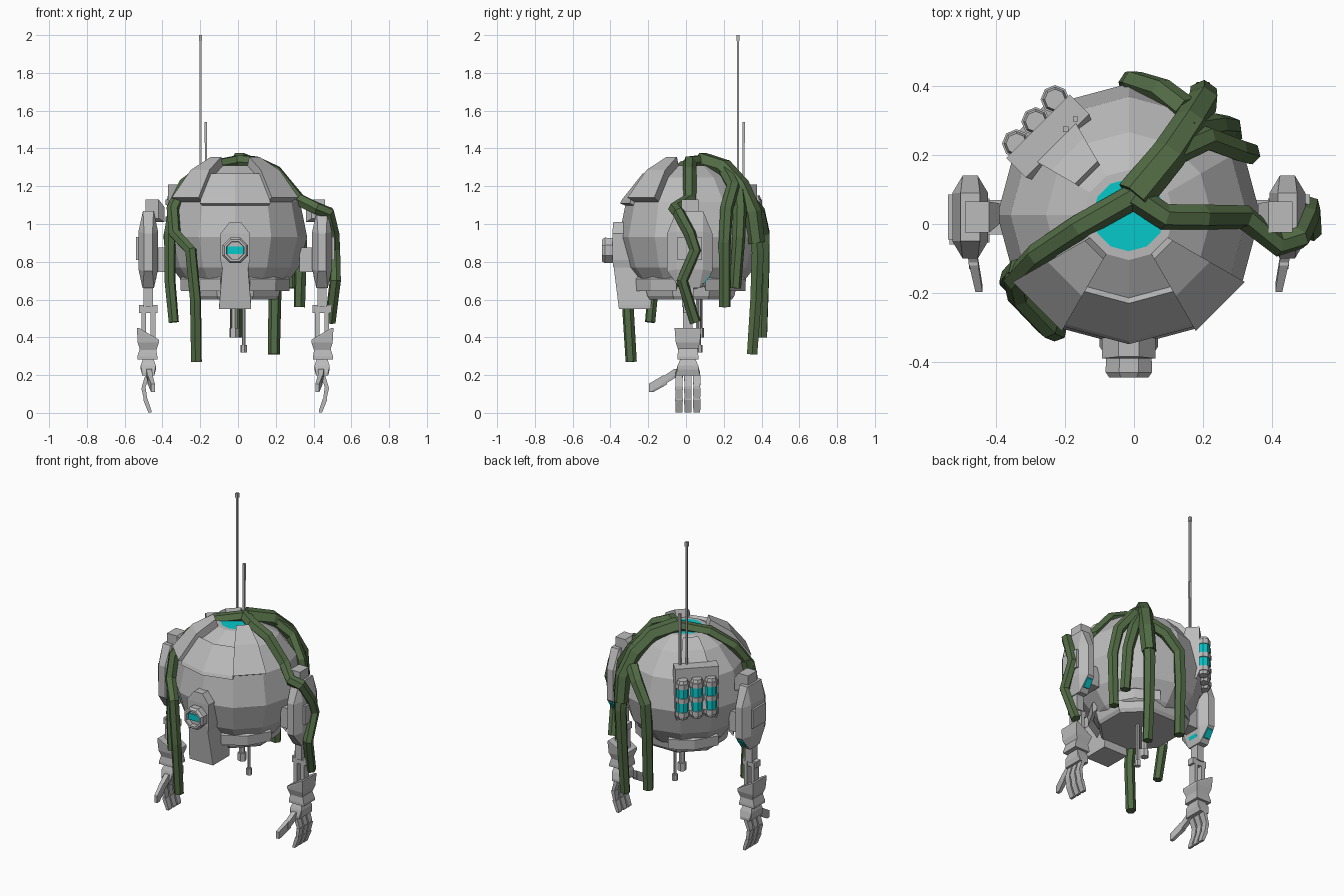
import bpy, bmesh, math
from mathutils import Vector

if "Cube" in bpy.data.objects:
    bpy.data.objects.remove(bpy.data.objects["Cube"])


def material(name, *rgb):
    m = bpy.data.materials.new(name)
    m.use_nodes = True
    m.diffuse_color = (*rgb, 1)
    m.node_tree.nodes["Principled BSDF"].inputs["Base Color"].default_value = (*rgb, 1)
    return m


GREY = material("grey metal", .5, .5, .5)
CYAN = material("cyan glow", .002, .58, .6)
GREEN = material("vine green", .085, .15, .06)
CORE = Vector((-.015, .026, .95))          # centre of the round body
CX, CY, CZ = CORE
RADIUS = .382


def finish(bm, name, mats):
    bmesh.ops.recalc_face_normals(bm, faces=bm.faces[:])
    mesh = bpy.data.meshes.new(name)
    bm.to_mesh(mesh)
    bm.free()
    for mat in mats:
        mesh.materials.append(mat)
    ob = bpy.data.objects.new(name, mesh)
    bpy.context.collection.objects.link(ob)
    return ob


def hulls(name, parts, mat=GREY):
    """Each part is the convex hull of boxes given as (centre, half size)."""
    bm = bmesh.new()
    signs = (-1, 1)
    for part in parts:
        verts = [bm.verts.new(Vector(centre) + Vector((a * hx, b * hy, c * hz)))
                 for centre, (hx, hy, hz) in part
                 for a in signs for b in signs for c in signs]
        res = bmesh.ops.convex_hull(bm, input=verts)
        junk = {v for v in res["geom_interior"] + res["geom_unused"]
                if isinstance(v, bmesh.types.BMVert)}
        bmesh.ops.delete(bm, geom=list(junk), context="VERTS")
    bmesh.ops.dissolve_limit(bm, angle_limit=.02, verts=bm.verts[:], edges=bm.edges[:])
    return finish(bm, name, [mat])


def lathe(name, rows, sides, x=CX, y=CY, glow=None, turn=0):
    """Revolve (radius, z) rows; glow(face) picks the glowing faces."""
    bm = bmesh.new()
    angles = [turn + math.tau * i / sides for i in range(sides)]
    rings = [[bm.verts.new((x + r * math.cos(a), y + r * math.sin(a), z)) for a in angles]
             for r, z in rows]
    for low, high in zip(rings, rings[1:]):
        for i in range(sides):
            bm.faces.new((low[i - 1], low[i], high[i], high[i - 1]))
    bm.faces.new(rings[0])
    bm.faces.new(rings[-1])
    for f in bm.faces:
        f.material_index = int(bool(glow and glow(f)))
    return finish(bm, name, (GREY, CYAN) if glow else (GREY,))


def plate(name, start, steps, rows, thick):
    """Raised armour over the body, from a start angle in steps of a twelfth turn."""
    bm = bmesh.new()
    angles = [math.radians(start + 30 * i) for i in range(steps + 1)]
    grid = [[bm.verts.new((CX + r * math.cos(a), CY + r * math.sin(a), z)) for a in angles]
            for r, z in rows]
    for low, high in zip(grid, grid[1:]):
        for i in range(steps):
            bm.faces.new((low[i], low[i + 1], high[i + 1], high[i]))
    out = bmesh.ops.extrude_face_region(bm, geom=bm.faces[:])["geom"]
    for v in out:
        if isinstance(v, bmesh.types.BMVert):
            v.co += (v.co - CORE).normalized() * thick
    return finish(bm, name, [GREY])


def vine(name, pts, radius=.034):
    curve = bpy.data.curves.new(name, "CURVE")
    curve.dimensions = "3D"
    curve.bevel_depth, curve.bevel_resolution, curve.use_fill_caps = radius, 1, True
    spline = curve.splines.new("POLY")
    spline.points.add(len(pts) - 1)
    spline.use_smooth = False
    for i, (point, place) in enumerate(zip(spline.points, pts)):
        point.co = (*place, 1)
        point.radius = 1.15 - .3 * i / len(pts)
    curve.materials.append(GREEN)
    ob = bpy.data.objects.new(name, curve)
    bpy.context.collection.objects.link(ob)
    bpy.ops.object.select_all(action="DESELECT")
    ob.select_set(True)
    bpy.context.view_layer.objects.active = ob
    bpy.ops.object.convert(target="MESH")


def ball(*degrees):
    """Rows of the round body at the given elevations."""
    return [(RADIUS * math.cos(math.radians(d)), CZ + RADIUS * math.sin(math.radians(d)))
            for d in degrees]


# Round body with a glowing hatch on top
dome = ball(70, 51, 26)
lathe("body", [(.105, 1.31)] + dome + ball(-3, -28, -47, -54), 12,
      glow=lambda f: f.calc_center_median().z > 1.305 and len(f.verts) > 4)
lathe("belly_plate", [(.262, .68), (.25, .62), (.235, .6)], 8, turn=math.pi / 8)
for k in range(4):
    plate("belly_segment", 90 * k - 75, 2, [(.27, .735), (.27, .675)], .04)

# Raised armour
for start in (-60, -150):
    plate("horn_plate", start, 1, dome, .05)
plate("brow_plate", -120, 2, ball(51, 26, 23), .025)
plate("pack_mount", 120, 1, ball(64, 51, 26, 0), .03)

# Nose column and eye
hulls("nose_column", [
    [((CX, -.3, 1), (.03, .085, .01)), ((CX, -.3, .88), (.078, .09, .07)),
     ((CX, -.3, .78), (.07, .085, .01))],
    [((CX, -.28, .8), (.066, .105, .01)), ((CX, -.27, .56), (.085, .085, .01))]])
socket = lathe("eye_socket", [(.07, -.06), (.073, .035), (.062, .05), (.05, .05), (.048, .02)],
               8, 0, 0, turn=math.pi / 8)
socket.rotation_euler.x = math.pi / 2
socket.location = (CX, -.395, .86)
hulls("eye_slit", [[((CX, -.418, .86), (.044, .004, .02))]], CYAN)

# Back pack with three tubes, each with two glowing bands between collars
pack = hulls("back_pack", [[((0, 0, .03), (.13, .04, .15)), ((0, -.02, -.02), (.12, .04, .14))]])
pack.location = (-.25, .255, 1.03)
pack.rotation_euler.z = math.pi / 4
tube_rows = [(.03, .9)]
for k in range(3):
    collar = .92 + .09 * k
    tube_rows += [(r, collar + h) for r, h in ((.036, 0), (.042, 0), (.042, .03), (.036, .03))]
tube_rows.append((.03, 1.15))


def in_band(face):
    zs = [v.co.z for v in face.verts]
    return max(zs) - min(zs) > .05


for k in (-1, 0, 1):
    lathe("pack_tube", tube_rows, 8, -.285 + k * .056, .297 + k * .064, in_band)

# Aerials above and probes below: a thin rod with a thicker tip
for name, sides, x, y, base, joint, tip, rod, knob in (
        ("long_aerial", 4, -.198, .275, 1.15, 1.97, 2, .008, .012),
        ("short_aerial", 4, -.17, .305, 1.15, 1.43, 1.54, .008, .01),
        ("thick_probe", 6, -.02, .07, .61, .45, .4, .018, .026),
        ("thin_probe", 6, .03, .07, .61, .36, .32, .01, .018)):
    lathe(name, [(rod, base), (rod, joint), (knob, joint), (knob, tip)],
          sides, x, y, turn=math.pi / 4)

# Arms, built outward from the body on each side
for side, label in ((1, "left"), (-1, "right")):
    def at(out, back, z, side=side):
        """A place measured from the arm's own axis."""
        return CX + side * (.46 + out), .01 + back, z

    hulls(label + "_shoulder", [
        [(at(0, .01, .99), (.028, .07, .08)), (at(0, .01, .86), (.052, .07, .1)),
         (at(0, .01, .85), (.022, .12, .1)), (at(0, .01, .68), (.03, .05, .02))],
        [(at(.04, .01, .87), (.025, .065, .06))],
        [(at(-.055, .02, 1.05), (.03, .03, .04)), (at(-.02, .01, 1.08), (.035, .045, .05))],
        [(at(-.07, .01, .81), (.05, .05, .065))]])
    # Lights under the rear and inner slopes of the shoulder
    chip, strip = (.02, .004, .004), (.004, .035, .006)
    hulls(label + "_shoulder_lights", [
        [(at(0, .116, .733), chip), (at(0, .082, .69), chip)],
        [(at(-.04, .01, .725), strip), (at(-.029, .01, .685), strip)]], CYAN)
    hulls(label + "_elbow", [[(at(0, 0, .62), (.024, .03, .06))], [(at(0, 0, .55), (.05, .022, .02))]]
          + [[(at(shift, 0, .48), (.012, .025, .08))] for shift in (-.025, .025)])
    hulls(label + "_forearm", [
        [(at(0, 0, .34), (.042, .05, .01)), (at(0, 0, .38), (.056, .064, .008)),
         (at(.055, 0, .445), (.005, .07, .005))],
        [(at(0, 0, .365), (.036, .045, .005)), (at(.005, 0, .29), (.053, .056, .008))],
        [(at(0, 0, .285), (.025, .035, .01)), (at(0, 0, .24), (.04, .055, .01)),
         (at(0, 0, .205), (.032, .065, .008))]])
    # Three jointed fingers and a thumb
    joints = [(.005, .2), (.025, .135), (.015, .075), (-.008, .006)]
    fingers = [[(at(xa, y, za - .004), (.011, .02, .004)), (at(xb, y, zb + .002), (.008, .018, .006))]
               for y in (-.047, 0, .047) for (xa, za), (xb, zb) in zip(joints, joints[1:])]
    thumb = [[(at(-.005, -.06, .215), (.015, .012, .018)), (at(-.01, -.13, .17), (.013, .01, .017))],
             [(at(-.01, -.12, .175), (.013, .01, .024)), (at(-.025, -.195, .132), (.01, .012, .022))]]
    hulls(label + "_hand", fingers + thumb)

# Hanging vines
hub, fork, knot = (0, .08, 1.33), (.1, .2, 1.295), (.2, .355, 1.06)
vine("vine_front", [fork, hub, (-.16, -.01, 1.3), (-.28, -.09, 1.21), (-.345, -.16, 1.08),
                    (-.335, -.21, .95), (-.25, -.3, .86), (-.225, -.31, .6), (-.22, -.29, .27)])
vine("vine_side", [(-.33, -.13, 1.12), (-.36, -.16, .95), (-.36, -.17, .7), (-.34, -.19, .48)], .03)
vine("vine_arm", [hub, (.09, .02, 1.325), (.2, .02, 1.275), (.32, .02, 1.13), (.42, -.06, 1.08),
                  (.48, -.04, 1.06), (.505, .02, .95), (.51, .05, .86), (.515, -.02, .7),
                  (.488, .05, .48)])
vine("vine_trunk", [hub, fork, (.16, .29, 1.2), knot, (.2, .375, .9)], .048)
vine("vine_back_long", [knot, (.2, .38, .85), (.195, .37, .6), (.19, .35, .31)])
vine("vine_back", [(.15, .33, 1.12), (.08, .385, 1.06), (0, .41, .95), (-.01, .41, .75),
                   (-.01, .4, .4)], .036)
vine("vine_rear_side", [fork, (.21, .25, 1.2), (.3, .215, 1.08), (.335, .205, .9), (.325, .205, .56)])
vine("vine_rear_short", [(.15, .27, 1.23), (.24, .285, 1.08), (.28, .28, .93), (.285, .26, .66)])
